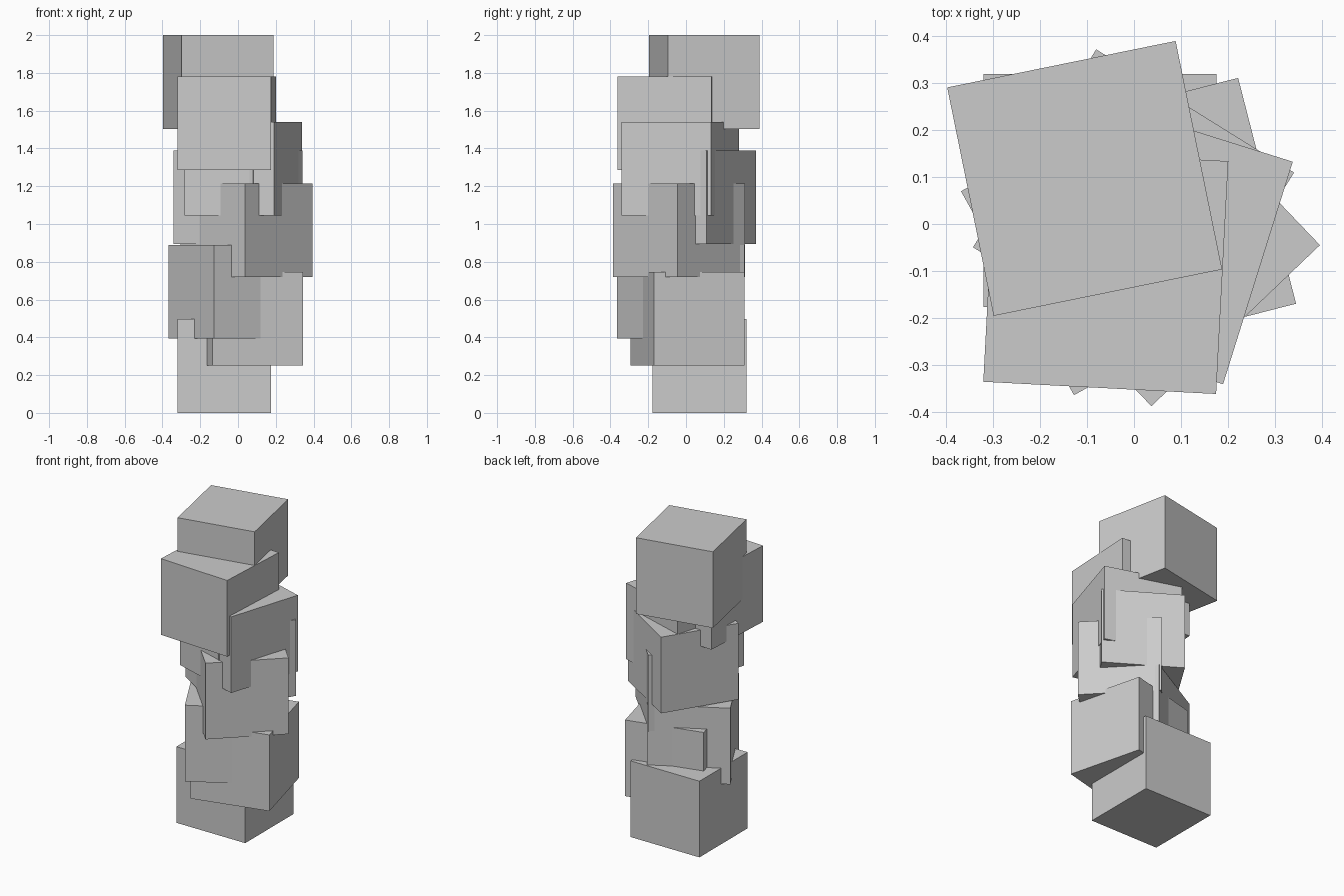
import bpy
from math import radians

SIZE = 0.496

# Stacked, overlapping cubes: centre x, centre y, bottom z, turn in degrees
blocks = [
    (-0.072, 0.071, 0.000, 0.0),
    (0.043, 0.009, 0.251, 14.4),
    (-0.031, -0.027, 0.393, 29.0),
    (0.045, -0.037, 0.719, 43.7),
    (-0.001, 0.030, 0.894, -31.9),
    (0.027, -0.030, 1.044, -17.4),
    (-0.060, -0.101, 1.285, -3.0),
    (-0.105, 0.097, 1.504, 11.5),
]

for i, (x, y, z, turn) in enumerate(blocks, 1):
    bpy.ops.mesh.primitive_cube_add(
        size=SIZE, location=(x, y, z + SIZE / 2), rotation=(0, 0, radians(turn)))
    bpy.context.object.name = f"stacked_block_{i}"
